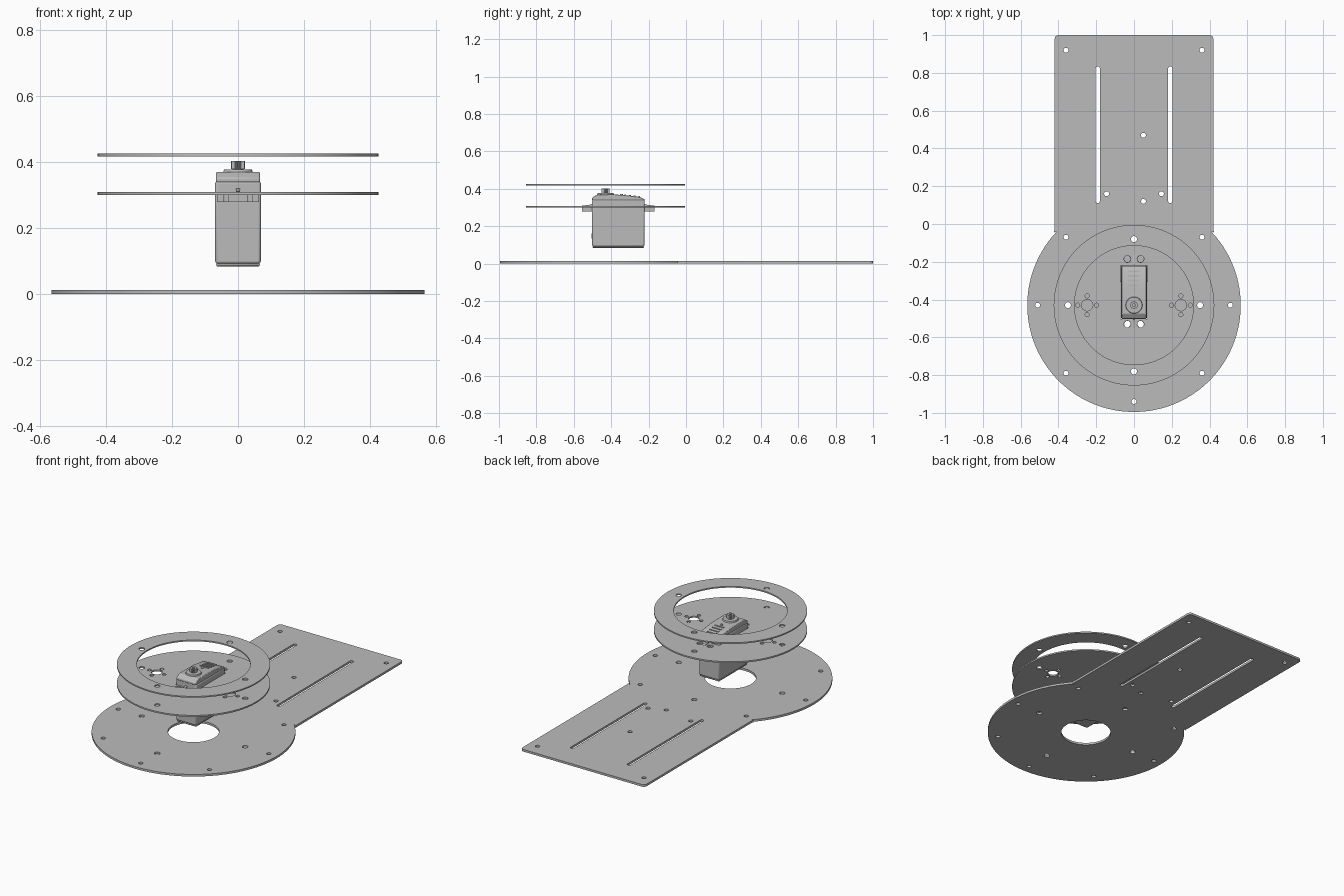
import bpy, bmesh
from math import sin, cos, pi, radians, atan2
from mathutils import Matrix, Vector

if "Cube" in bpy.data.objects:
    bpy.data.objects.remove(bpy.data.objects["Cube"])

AXIS_Y = -0.43          # turntable centre
PITCH = 0.35            # bolt circle radius

grey = bpy.data.materials.new("plain grey")
grey.use_nodes = True
colour = (0.5, 0.5, 0.5, 1)
grey.diffuse_color = colour
grey.node_tree.nodes["Principled BSDF"].inputs["Base Color"].default_value = colour


def arc(x, y, r, a0, a1, n):
    """Points on an arc, angles in degrees."""
    return [(x + r * cos(radians(a0 + (a1 - a0) * i / n)),
             y + r * sin(radians(a0 + (a1 - a0) * i / n))) for i in range(n + 1)]


def circle(x, y, r, n=24):
    return arc(x, y, r, 0, 360, n)[:-1]


def rect(x0, x1, y0, y1):
    return [(x0, y0), (x1, y0), (x1, y1), (x0, y1)]


def finish(obj, bevel=0, smooth=True):
    obj.data.materials.clear()
    obj.data.materials.append(grey)
    bpy.ops.object.select_all(action='DESELECT')
    obj.select_set(True)
    bpy.context.view_layer.objects.active = obj
    if bevel:
        mod = obj.modifiers.new("rounded edges", 'BEVEL')
        mod.width, mod.segments = bevel, 2
    if smooth:
        bpy.ops.object.shade_smooth_by_angle(angle=radians(30))
    return obj


def plate(name, z0, z1, loops):
    """Flat sheet: first loop is the outline, the others are holes."""
    curve = bpy.data.curves.new(name, 'CURVE')
    curve.dimensions, curve.fill_mode = '2D', 'BOTH'
    curve.extrude = (z1 - z0) / 2
    for pts in loops:
        spline = curve.splines.new('POLY')
        spline.points.add(len(pts) - 1)
        for p, (x, y) in zip(spline.points, pts):
            p.co = (x, y, 0, 1)
        spline.use_cyclic_u = True
    obj = bpy.data.objects.new(name, curve)
    bpy.context.collection.objects.link(obj)
    obj.location.z = (z0 + z1) / 2
    bpy.ops.object.select_all(action='DESELECT')
    obj.select_set(True)
    bpy.context.view_layer.objects.active = obj
    bpy.ops.object.convert(target='MESH')
    return finish(bpy.context.object)


def prism(name, profile, half_width, bevel=0):
    """Side profile (y, z) extruded across x."""
    bm = bmesh.new()
    face = bm.faces.new([bm.verts.new((-half_width, y, z)) for y, z in profile])
    ext = bmesh.ops.extrude_face_region(bm, geom=[face])
    verts = [v for v in ext["geom"] if isinstance(v, bmesh.types.BMVert)]
    bmesh.ops.translate(bm, verts=verts, vec=(2 * half_width, 0, 0))
    bmesh.ops.recalc_face_normals(bm, faces=bm.faces)
    mesh = bpy.data.meshes.new(name)
    bm.to_mesh(mesh)
    bm.free()
    obj = bpy.data.objects.new(name, mesh)
    bpy.context.collection.objects.link(obj)
    return finish(obj, bevel)


def cylinder(name, x, y, z0, z1, r0, r1=None, n=40):
    bpy.ops.mesh.primitive_cone_add(vertices=n, radius1=r0, radius2=r1 or r0,
                                    depth=z1 - z0, location=(x, y, (z0 + z1) / 2))
    obj = bpy.context.object
    obj.name = name
    return finish(obj)


def ring_of_holes(x, y, pitch, r):
    return [circle(x + pitch * cos(k * pi / 2), y + pitch * sin(k * pi / 2), r)
            for k in range(4)]


bolt_holes = ring_of_holes(0, AXIS_Y, PITCH, 0.016)

# Base plate: round end joined to a rectangular tail
outline = (arc(0, AXIS_Y, 0.565, 136, 404, 110) + [(0.424, -0.045), (0.42, -0.03)]
           + arc(0.40, 0.98, 0.02, 0, 90, 6) + arc(-0.40, 0.98, 0.02, 90, 180, 6)
           + [(-0.42, -0.03), (-0.424, -0.045)])
base_holes = [(0, -0.94), (0.05, 0.47), (0.05, 0.12)]
for s in (-1, 1):
    base_holes += [(s * 0.36, 0.92), (s * 0.36, -0.07), (s * 0.36, -0.79),
                   (s * 0.51, AXIS_Y), (s * 0.145, 0.16)]
slots = [arc(x, 0.824, 0.011, 0, 180, 8) + arc(x, 0.121, 0.011, 180, 360, 8)
         for x in (-0.192, 0.192)]
plate("base_plate", 0, 0.013, [outline, circle(0, AXIS_Y, 0.142, 64)] + bolt_holes
      + slots + [circle(x, y, 0.013) for x, y in base_holes])

# Middle disc holding the motor
mount_holes = [circle(x, y, 0.018) for x in (-0.035, 0.035) for y in (-0.53, -0.185)]
horn_holes = []
for x in (-0.248, 0.248):
    horn_holes += [circle(x, AXIS_Y, 0.03)] + ring_of_holes(x, AXIS_Y, 0.05, 0.011)
plate("motor_disc", 0.30, 0.309, [circle(0, AXIS_Y, 0.425, 128),
      rect(-0.071, 0.071, -0.504, -0.22)] + bolt_holes + mount_holes + horn_holes)

# Upper ring
plate("upper_ring", 0.417, 0.425, [circle(0, AXIS_Y, 0.425, 128),
      circle(0, AXIS_Y, 0.315, 96)] + bolt_holes)

# Motor case: bottom cap, main body and sloped top cap
prism("motor_bottom_cap", rect(-0.500, -0.225, 0.083, 0.094), 0.066, 0.006)
prism("motor_body", rect(-0.502, -0.222, 0.092, 0.342), 0.069, 0.007)
prism("motor_top_cap", [(-0.502, 0.338), (-0.502, 0.352), (-0.475, 0.370),
      (-0.335, 0.368), (-0.245, 0.356), (-0.222, 0.345), (-0.222, 0.338)], 0.066, 0.007)
for i in range(4):
    y = -0.33 + i * 0.025
    prism(f"cap_ridge_{i + 1}", rect(y, y + 0.01, 0.35, 0.371 - i * 0.0035), 0.03)
cylinder("cap_stud", 0, -0.345, 0.36, 0.373, 0.008, n=16)

# Cable outlet on the front of the case
prism("cable_outlet", rect(-0.506, -0.49, 0.135, 0.160), 0.018)

# Mounting ears with open bolt notches and stiffening ribs
for name, edge, tip, hole_y, d in (("front", -0.495, -0.555, -0.53, -1),
                                   ("back", -0.23, -0.168, -0.185, 1)):
    pts = [(-0.063, edge), (-0.063, tip)]
    for x in (-0.035, 0.035):
        pts.append((x - 0.007, tip))
        notch = arc(x, hole_y, 0.017, 114, 426, 16)
        if d < 0:
            notch = [(px, 2 * hole_y - py) for px, py in notch]
        pts += notch + [(x + 0.007, tip)]
    pts += [(0.063, tip), (0.063, edge)]
    plate(f"{name}_ear", 0.278, 0.2995, [pts])
    prism(f"{name}_ear_rib", [(edge, 0.295), (edge, 0.322), (edge + d * 0.02, 0.315),
          (tip, 0.310), (tip, 0.295)], 0.006)

# Output shaft: collar, neck and toothed spline
cylinder("shaft_collar", 0, AXIS_Y, 0.36, 0.377, 0.047, 0.042)
cylinder("shaft_neck", 0, AXIS_Y, 0.37, 0.385, 0.016)
teeth = [(r * cos(i * pi / 24), AXIS_Y + r * sin(i * pi / 24))
         for i in range(48) for r in [0.021 if i % 2 else 0.018]]
plate("shaft_spline", 0.379, 0.402, [teeth, circle(0, AXIS_Y, 0.008)])
cylinder("shaft_core", 0, AXIS_Y, 0.375, 0.39, 0.0085, n=20)
